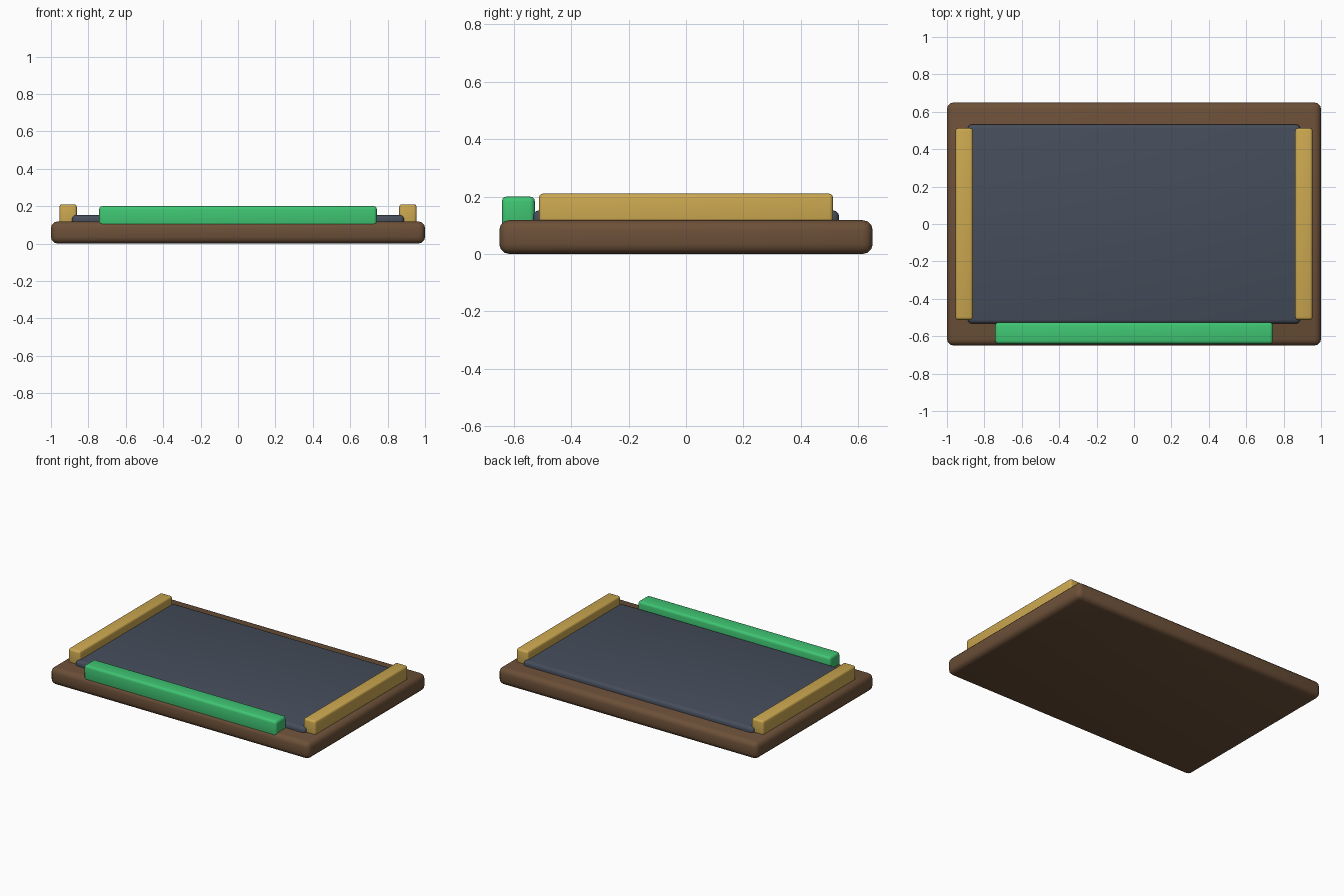
import bpy

old = bpy.data.objects.get("Cube")
if old:
    bpy.data.objects.remove(old, do_unlink=True)


def material(name, color):
    mat = bpy.data.materials.new(name)
    mat.use_nodes = True
    mat.diffuse_color = (*color, 1)
    mat.node_tree.nodes["Principled BSDF"].inputs["Base Color"].default_value = (*color, 1)
    return mat


wood = material("brown wood", (0.15, 0.08, 0.04))
slate = material("dark slate", (0.06, 0.075, 0.105))
brass = material("golden brass", (0.60, 0.39, 0.08))
green = material("bright green", (0.05, 0.56, 0.17))


def rounded_box(name, low, high, radius, mat, segments=3):
    """Box between two corners with softly rounded edges."""
    center = [(a + b) / 2 for a, b in zip(low, high)]
    bpy.ops.mesh.primitive_cube_add(size=1, location=center)
    obj = bpy.context.object
    obj.name = name
    obj.dimensions = [b - a for a, b in zip(low, high)]
    bpy.ops.object.transform_apply(location=False, rotation=False, scale=True)
    bevel = obj.modifiers.new("rounded edges", 'BEVEL')
    bevel.width = radius
    bevel.segments = segments
    bpy.ops.object.modifier_apply(modifier=bevel.name)
    bpy.ops.object.shade_smooth_by_angle()
    obj.data.materials.append(mat)
    return obj


# Wooden base and the raised slate panel
rounded_box("base", (-1, -0.65, 0), (1, 0.65, 0.118), 0.035, wood)
rounded_box("panel", (-0.888, -0.533, 0.08), (0.888, 0.533, 0.152), 0.022, slate)

# Side rails, mirrored left and right
for side, x in (("left", 0.908), ("right", -0.908)):
    rounded_box(side + "_rail", (x - 0.046, -0.512, 0.09), (x + 0.046, 0.512, 0.21), 0.014, brass)

# Front bar
rounded_box("front_bar", (-0.742, -0.641, 0.09), (0.742, -0.526, 0.2), 0.017, green)
